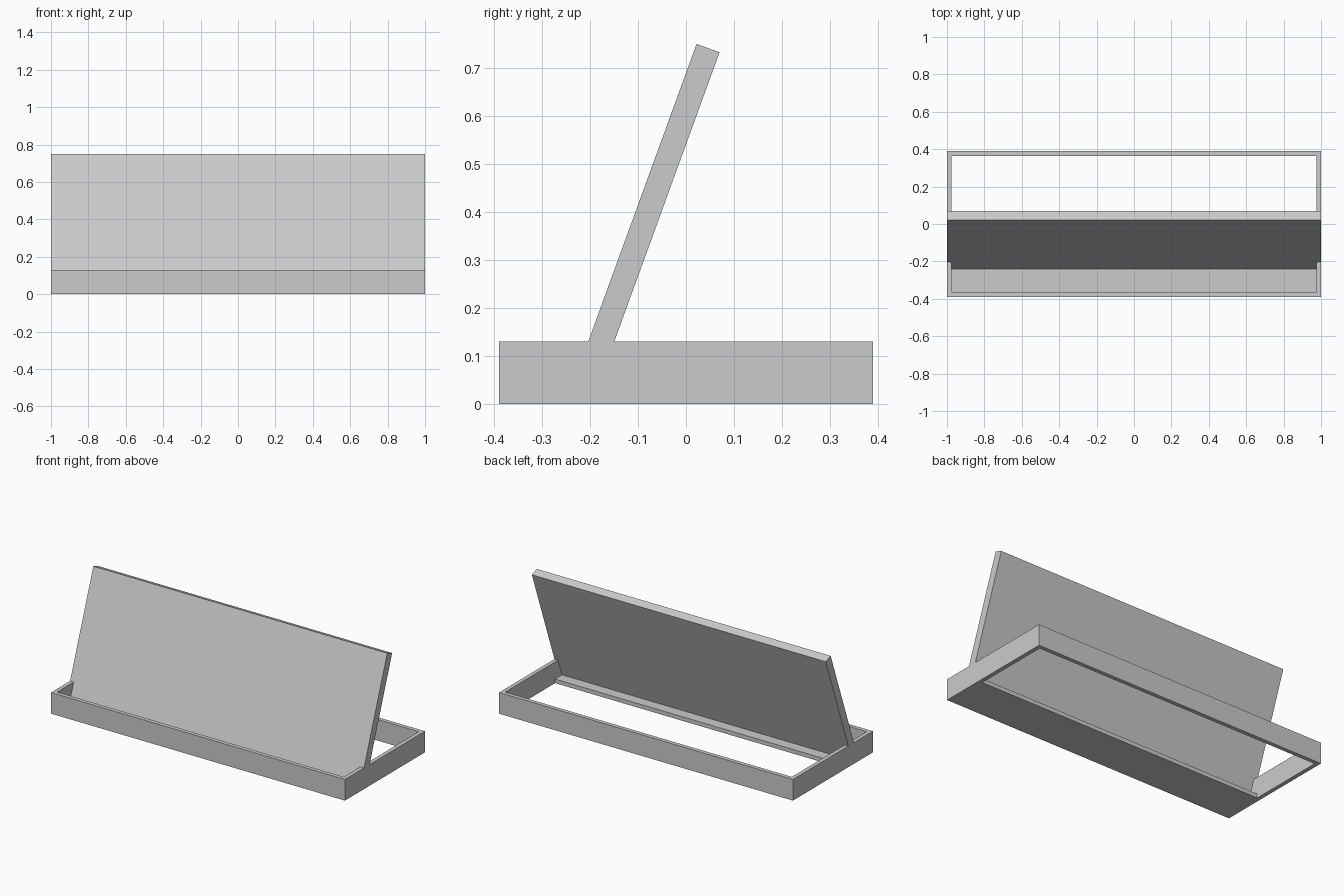
import bpy
import bmesh
import math

cube = bpy.data.objects.get("Cube")
if cube:
    bpy.data.objects.remove(cube, do_unlink=True)

# Single flat grey
grey = bpy.data.materials.new("light_grey")
grey.use_nodes = True
colour = (0.6, 0.6, 0.6, 1)
grey.diffuse_color = colour
grey.node_tree.nodes["Principled BSDF"].inputs["Base Color"].default_value = colour

HALF_X, HALF_Y = 1.0, 0.389
WALL, RIM, FLOOR = 0.025, 0.13, 0.025
INNER_X, INNER_Y = HALF_X - WALL, HALF_Y - WALL
FLOOR_BACK = -0.12
TILT = math.radians(20)
TOP_Y, TOP_Z, THICK = 0.022, 0.75, 0.051


def finish(name, bm):
    bmesh.ops.recalc_face_normals(bm, faces=bm.faces)
    mesh = bpy.data.meshes.new(name)
    bm.to_mesh(mesh)
    bm.free()
    mesh.materials.append(grey)
    obj = bpy.data.objects.new(name, mesh)
    bpy.context.collection.objects.link(obj)
    return obj


def extrude_profile(name, profile, half_width):
    """Sweep a (y, z) outline along x."""
    bm = bmesh.new()
    face = bm.faces.new([bm.verts.new((-half_width, y, z)) for y, z in profile])
    moved = bmesh.ops.extrude_face_region(bm, geom=[face])["geom"]
    verts = [v for v in moved if isinstance(v, bmesh.types.BMVert)]
    bmesh.ops.translate(bm, verts=verts, vec=(2 * half_width, 0, 0))
    return finish(name, bm)


def base_frame():
    """Open rectangular frame with four walls."""
    bm = bmesh.new()
    rings = []
    for hx, hy in ((HALF_X, HALF_Y), (INNER_X, INNER_Y)):
        for z in (0, RIM):
            rings.append([bm.verts.new((sx * hx, sy * hy, z))
                          for sx, sy in ((-1, -1), (1, -1), (1, 1), (-1, 1))])
    outer_low, outer_top, inner_low, inner_top = rings
    for a, b in ((outer_low, outer_top), (outer_top, inner_top),
                 (inner_top, inner_low), (inner_low, outer_low)):
        for i in range(4):
            j = (i + 1) % 4
            bm.faces.new((a[i], a[j], b[j], b[i]))
    return finish("base_frame", bm)


def panel_front(z):
    return TOP_Y - (TOP_Z - z) * math.tan(TILT)


base_frame()

# Floor strip under the panel, at the front of the frame
extrude_profile("floor_strip", [(-INNER_Y, 0), (FLOOR_BACK, 0),
                                (FLOOR_BACK, FLOOR), (-INNER_Y, FLOOR)], INNER_X)

# Leaning panel: full width above the rim, fitted between the walls below it
depth = THICK / math.cos(TILT)
top_back = (TOP_Y + THICK * math.cos(TILT), TOP_Z - THICK * math.sin(TILT))
rim_front, foot_front = panel_front(RIM), panel_front(FLOOR)
extrude_profile("panel", [(rim_front, RIM), (rim_front + depth, RIM),
                          top_back, (TOP_Y, TOP_Z)], HALF_X)
extrude_profile("panel_foot", [(foot_front, FLOOR), (foot_front + depth, FLOOR),
                               (rim_front + depth, RIM), (rim_front, RIM)], INNER_X)
